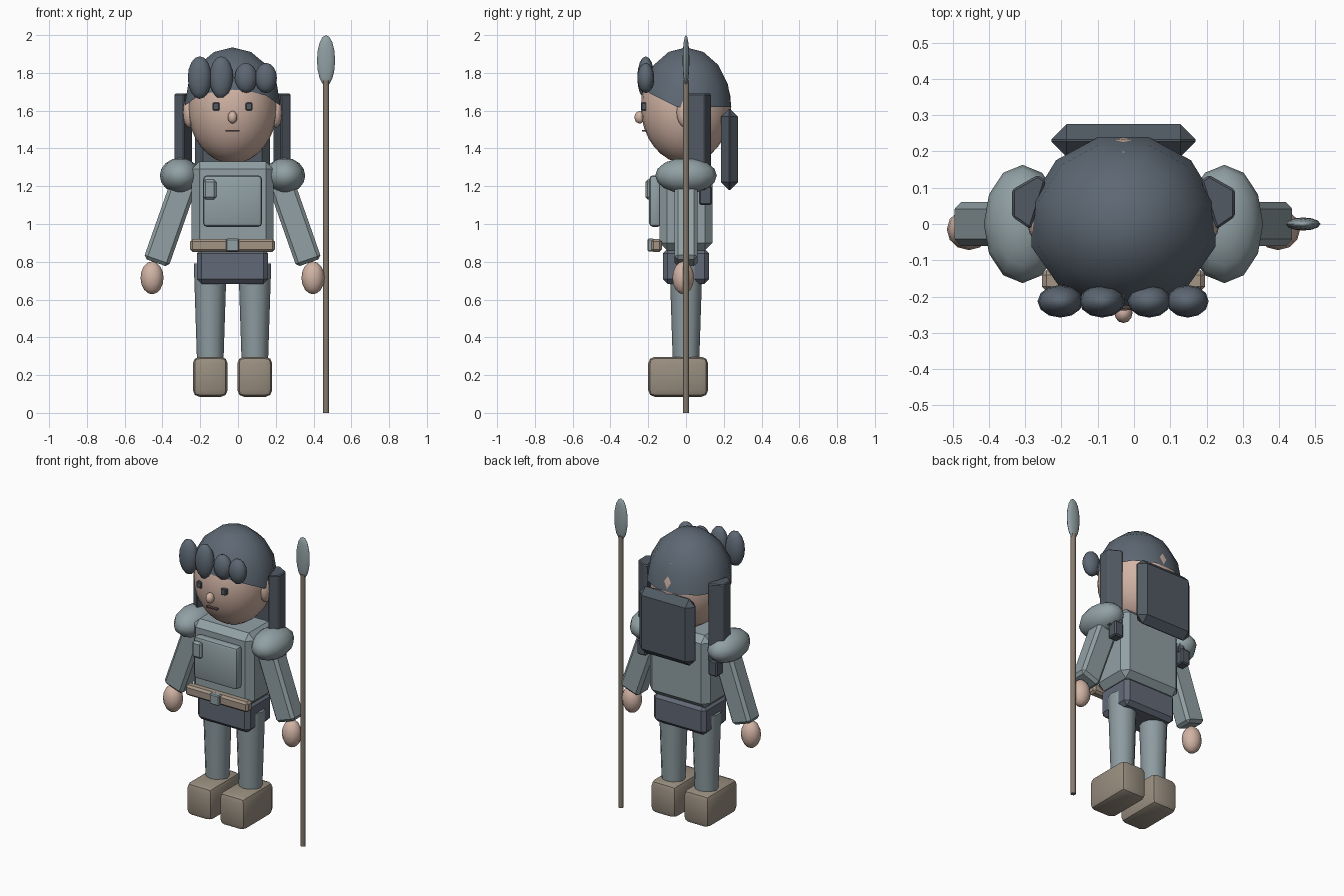
import bpy, bmesh, math
from mathutils import Matrix, Vector

if "Cube" in bpy.data.objects:
    bpy.data.objects.remove(bpy.data.objects["Cube"])

CX = -0.029  # body centre line


def mat(name, r, g, b):
    m = bpy.data.materials.new(name)
    m.diffuse_color = [(c / 255) ** 2.2 for c in (r, g, b)] + [1]
    m.use_nodes = True
    m.node_tree.nodes["Principled BSDF"].inputs["Base Color"].default_value = m.diffuse_color
    return m


CLOTH = mat("grey cloth", 144, 159, 163)
TROUSER = mat("trouser grey", 140, 154, 159)
HAIR = mat("slate hair", 94, 104, 115)
SLATE = mat("dark slate", 82, 90, 99)
PELVIS = mat("shorts slate", 98, 105, 118)
SKIN = mat("skin", 208, 178, 163)
BOOT = mat("boot brown", 152, 141, 127)
BELT = mat("belt tan", 162, 147, 132)
POLE = mat("pole wood", 132, 121, 108)
DARK = mat("mouth brown", 96, 80, 78)


def finish(name, bm, material, angle=35):
    bmesh.ops.recalc_face_normals(bm, faces=bm.faces)
    me = bpy.data.meshes.new(name)
    bm.to_mesh(me)
    bm.free()
    me.materials.append(material)
    for p in me.polygons:
        p.use_smooth = True
    me.set_sharp_from_angle(angle=math.radians(angle))
    ob = bpy.data.objects.new(name, me)
    bpy.context.collection.objects.link(ob)
    return ob


def box(name, x, y, z, material, bevel=0.0, seg=1, angle=35):
    """Box from (min, max) ranges, with an optional bevel."""
    bm = bmesh.new()
    bmesh.ops.create_cube(bm, size=1)
    for v in bm.verts:
        v.co = [r[0] + (c + 0.5) * (r[1] - r[0]) for c, r in zip(v.co, (x, y, z))]
    if bevel:
        bmesh.ops.bevel(bm, geom=bm.edges[:], offset=bevel, segments=seg,
                        profile=0.5, affect='EDGES')
    return finish(name, bm, material, angle)


def ball(name, c, r, material, u=12, v=8, turn=0.0, cuts=()):
    """Ellipsoid; each cut (point, normal) keeps only the normal side."""
    bm = bmesh.new()
    bmesh.ops.create_uvsphere(bm, u_segments=u, v_segments=v, radius=1)
    bm.transform(Matrix.Translation(c) @ Matrix.Diagonal((*r, 1)) @ Matrix.Rotation(turn, 4, 'Z'))
    for p, n in cuts:
        bmesh.ops.bisect_plane(bm, geom=bm.verts[:] + bm.edges[:] + bm.faces[:],
                               plane_co=p, plane_no=n, clear_inner=True)
    return finish(name, bm, material, 50)


def tube(name, c, r0, r1, z0, z1, material, n=12):
    """Vertical tapered cylinder."""
    bm = bmesh.new()
    bmesh.ops.create_cone(bm, cap_ends=True, segments=n, radius1=r0, radius2=r1, depth=z1 - z0)
    bm.transform(Matrix.Translation((c[0], c[1], (z0 + z1) / 2)))
    return finish(name, bm, material, 46)


def prism(name, pts, z0, z1, material):
    bm = bmesh.new()
    f = bm.faces.new([bm.verts.new((x, y, z0)) for x, y in pts])
    ext = bmesh.ops.extrude_face_region(bm, geom=[f])
    for g in ext["geom"]:
        if isinstance(g, bmesh.types.BMVert):
            g.co.z = z1
    bmesh.ops.bevel(bm, geom=bm.edges[:], offset=0.006, segments=1, affect='EDGES')
    return finish(name, bm, material, 25)


# Head, hair cap and curls
ball("head", (CX, 0, 1.62), (0.237, 0.239, 0.30), SKIN, 24, 16)
ball("hair_cap", (CX, 0, 1.62), (0.263, 0.2485, 0.315), HAIR, 12, 8, math.radians(15),
     [((0, 0, 1.62), (0, 0, 1)), ((0, -0.05, 1.62), (0, 0.45, 0.9))])
for x, z, rx, rz in ((-0.203, 1.775, 0.063, 0.113), (-0.088, 1.775, 0.063, 0.113),
                     (0.042, 1.773, 0.06, 0.08), (0.148, 1.773, 0.058, 0.08)):
    ball("hair_curl", (x, -0.213, z), (rx, 0.045, rz), HAIR)

# Face
for s in (-1, 1):
    ball("ear", (CX + s * 0.23, 0, 1.59), (0.034, 0.05, 0.08), SKIN)
    ex = CX + s * 0.087
    box("eye", (ex - 0.018, ex + 0.018), (-0.236, -0.2), (1.602, 1.642), SLATE, 0.004)
ball("nose", (CX, -0.245, 1.565), (0.025, 0.028, 0.033), SKIN)
box("mouth", (CX - 0.038, CX + 0.038), (-0.234, -0.21), (1.490, 1.498), DARK)

# Torso and its front gear
box("torso", (CX - 0.216, CX + 0.216), (-0.14, 0.14), (0.86, 1.33), CLOTH, 0.04, 1, 25)
box("chest_plate", (CX - 0.156, CX + 0.156), (-0.195, -0.13), (0.985, 1.257), CLOTH, 0.02, 2, 30)
box("chest_pouch", (-0.183, -0.115), (-0.215, -0.185), (1.13, 1.235), CLOTH, 0.012)
box("belt", (CX - 0.225, CX + 0.225), (-0.185, -0.127), (0.853, 0.92), BELT, 0.013)
box("buckle", (CX - 0.034, CX + 0.034), (-0.205, -0.17), (0.855, 0.922), CLOTH, 0.006)
box("pelvis", (CX - 0.188, CX + 0.188), (-0.123, 0.123), (0.683, 0.87), PELVIS, 0.025, 1, 25)

# Plate worn on the back
box("back_plate", (CX - 0.199, CX + 0.199), (0.185, 0.275), (1.18, 1.61), SLATE, 0.042, 1, 25)

strip = [(0.307, 0.02), (0.307, 0.095), (0.236, 0.135), (0.214, 0.12), (0.256, -0.015)]
for s in (-1, 1):
    # Back strips with grips below
    prism("back_strip", [(CX + s * x, y) for x, y in strip], 1.18, 1.69, SLATE)
    gx = CX + s * 0.255
    box("strip_grip", (gx - 0.032, gx + 0.032), (0.07, 0.137), (1.10, 1.2), SLATE, 0.008)

    # Shoulder, arm and hand
    ball("shoulder_pad", (CX + s * 0.278, 0, 1.256), (0.107, 0.163, 0.094), CLOTH, 12, 8)
    a, b = Vector((CX + s * 0.245, 0, 1.25)), Vector((CX + s * 0.405, 0, 0.795))
    arm = box("arm", (-0.06, 0.06), (-0.07, 0.07), (0, (a - b).length), CLOTH, 0.018, 1, 25)
    arm.matrix_world = Matrix.Translation(b) @ (a - b).to_track_quat('Z', 'Y').to_matrix().to_4x4()
    ball("hand", (CX + s * 0.426, -0.015, 0.715), (0.061, 0.057, 0.087), SKIN)

    # Leg and boot
    lx = CX + s * 0.118
    tube("leg", (lx, 0), 0.07, 0.087, 0.27, 0.79, TROUSER)
    box("boot", (lx - 0.092, lx + 0.092), (-0.2, 0.117), (0.085, 0.297), BOOT, 0.035, 2, 30)

# Spear
tube("spear_pole", (0.466, 0), 0.016, 0.016, 0, 1.76, POLE, 8)
ball("spear_tip", (0.466, 0, 1.866), (0.048, 0.018, 0.134), CLOTH, 12, 8)
